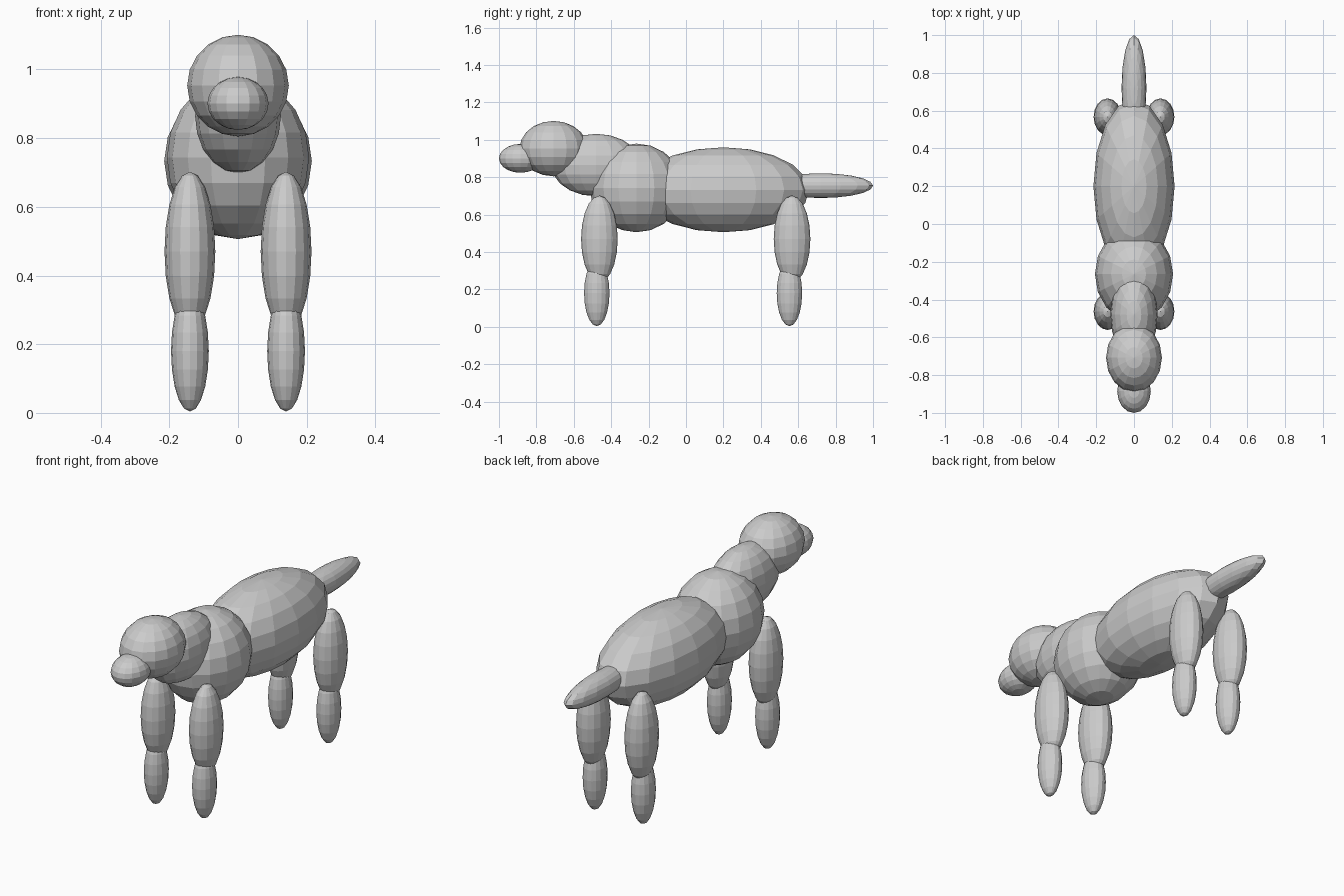
import bpy

if "Cube" in bpy.data.objects:
    bpy.data.objects.remove(bpy.data.objects["Cube"])

SEGMENTS, RINGS = 16, 10

grey = bpy.data.materials.new("plain_grey")
grey.diffuse_color = (0.6, 0.6, 0.6, 1.0)
grey.use_nodes = True
grey.node_tree.nodes["Principled BSDF"].inputs["Base Color"].default_value = grey.diffuse_color


def ellipsoid(name, centre, radii):
    """Flat-shaded low-poly ellipsoid with its poles up and down."""
    bpy.ops.mesh.primitive_uv_sphere_add(
        segments=SEGMENTS, ring_count=RINGS, radius=1, location=centre)
    part = bpy.context.object
    part.name = name
    part.scale = radii
    bpy.ops.object.transform_apply(location=False, rotation=False, scale=True)
    part.data.materials.append(grey)
    return part


# Trunk
ellipsoid("body", (0, 0.20, 0.733), (0.215, 0.46, 0.227))
ellipsoid("chest", (0, -0.265, 0.743), (0.207, 0.25, 0.237))
ellipsoid("tail", (0, 0.72, 0.755), (0.066, 0.28, 0.066))

# Neck and head
ellipsoid("neck", (0, -0.48, 0.865), (0.125, 0.24, 0.167))
ellipsoid("head", (0, -0.708, 0.953), (0.148, 0.182, 0.148))
ellipsoid("muzzle", (0, -0.885, 0.901), (0.089, 0.115, 0.077))

# Four legs, each an upper and a lower segment
for side, x in (("left", 0.14), ("right", -0.14)):
    for end, upper_y, lower_y in (("front", -0.463, -0.477), ("rear", 0.567, 0.553)):
        ellipsoid(f"{end}_{side}_upper_leg", (x, upper_y, 0.47), (0.074, 0.098, 0.232))
        ellipsoid(f"{end}_{side}_lower_leg", (x, lower_y, 0.18), (0.055, 0.068, 0.176))
